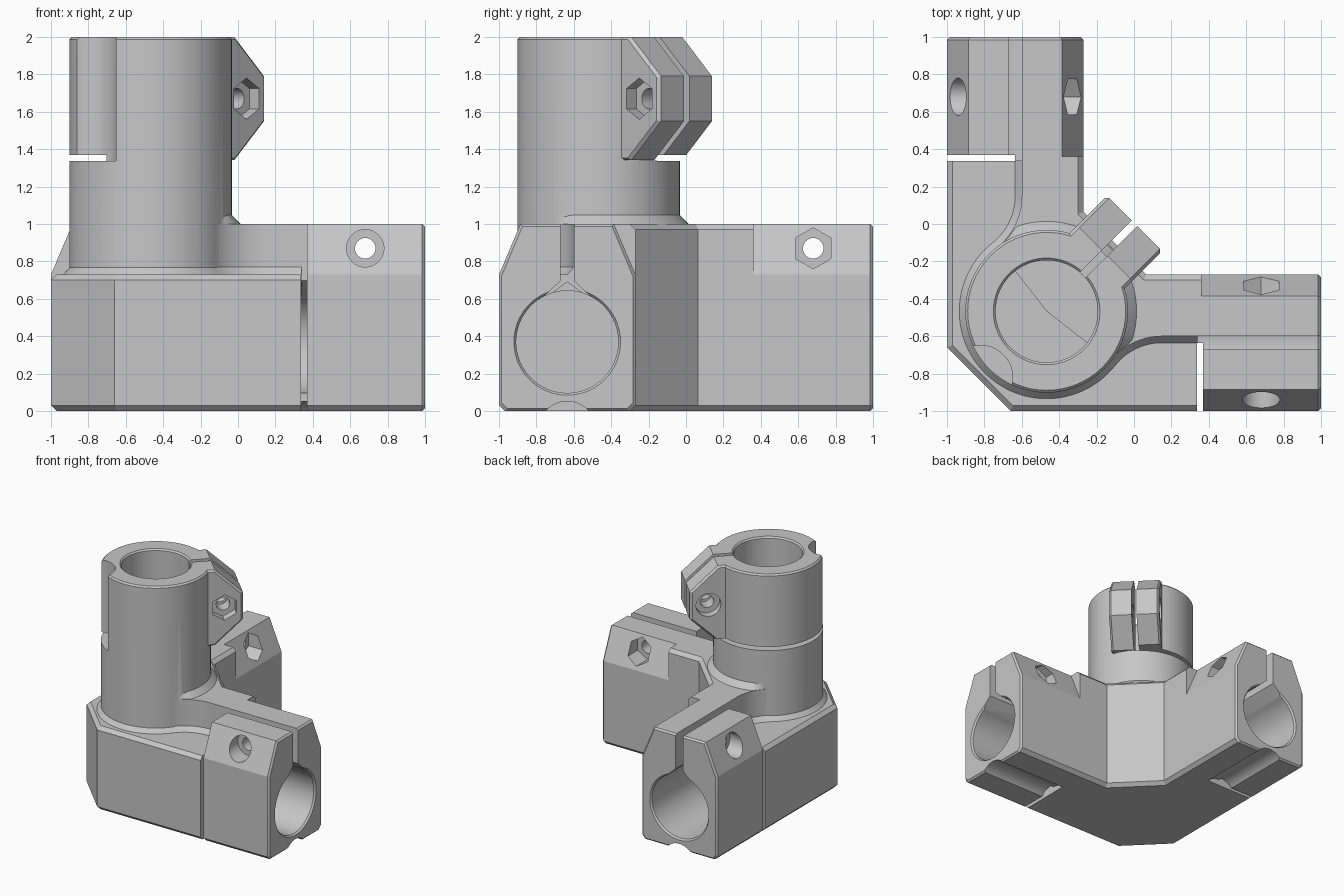
import bpy, bmesh, math
from mathutils import Matrix

if "Cube" in bpy.data.objects:
    bpy.data.objects.remove(bpy.data.objects["Cube"])

C = -0.467          # upright tube axis (x and y)
A = -0.635          # side arm axis offset
AZ = 0.37           # side arm axis height
R = 0.273           # bore radius
S = math.sqrt(0.5)
IDENT = Matrix.Identity(4)
SWAP = Matrix(((0, 1, 0, 0), (1, 0, 0, 0), (0, 0, 1, 0), (0, 0, 0, 1)))
# diagonal frame of the upright clamp: local x = outward, local y = across the slit
DIAG = Matrix(((S, -S, 0, C), (S, S, 0, C), (0, 0, 1, 0), (0, 0, 0, 1)))


def loft(name, rings, m=IDENT):
    """Closed solid through a list of equal-length rings."""
    bm = bmesh.new()
    vs = [[bm.verts.new(p) for p in r] for r in rings]
    n = len(vs[0])
    for a, b in zip(vs, vs[1:]):
        for i in range(n):
            bm.faces.new((a[i], a[(i + 1) % n], b[(i + 1) % n], b[i]))
    bm.faces.new(vs[0])
    bm.faces.new(vs[-1])
    bm.transform(m)
    bmesh.ops.recalc_face_normals(bm, faces=bm.faces)
    me = bpy.data.meshes.new(name)
    bm.to_mesh(me)
    bm.free()
    ob = bpy.data.objects.new(name, me)
    bpy.context.collection.objects.link(ob)
    return ob


def arc(cx, cy, r, a0, a1, n):
    return [(cx + r * math.cos(math.radians(a0 + (a1 - a0) * i / n)),
             cy + r * math.sin(math.radians(a0 + (a1 - a0) * i / n))) for i in range(n + 1)]


def circle(cx, cy, r, n=96):
    return arc(cx, cy, r, 90, 450, n)[:-1]


def on_x(pts, x):
    return [(x, a, b) for a, b in pts]


def on_y(pts, y):
    return [(a, y, b) for a, b in pts]


def on_z(pts, z):
    return [(a, b, z) for a, b in pts]


def box(name, x0, x1, y0, y1, z0, z1, m=IDENT):
    sq = [(x0, y0), (x1, y0), (x1, y1), (x0, y1)]
    return loft(name, [on_z(sq, z0), on_z(sq, z1)], m)


def extent(ob):
    return max(abs(c) for v in ob.data.vertices for c in (v.co.x, v.co.y, v.co.z - 1))


def boolean(ob, other, op):
    """Apply a boolean; a cut that makes the part grow is redone with the next solver."""
    before, size = ob.data.copy(), extent(ob)
    for solver in ('EXACT', 'MANIFOLD', 'FLOAT'):
        mod = ob.modifiers.new(op, 'BOOLEAN')
        mod.operation, mod.solver, mod.object = op, solver, other
        bpy.context.view_layer.objects.active = ob
        bpy.ops.object.modifier_apply(modifier=mod.name)
        if op == 'UNION' or (len(ob.data.vertices) and extent(ob) < size + 0.001):
            break
        ob.data = before.copy()
    bpy.data.objects.remove(other)


def mirrored(half, drop):
    """Complete an outline that is symmetric about the x = y diagonal."""
    other = [(y, x) for x, y in reversed(half)]
    return half + (other[:-1] if drop else other)


def footprint(e):
    return mirrored([(-0.66 + 0.414 * e, -1 + e), (0.36, -1 + e), (0.36, -0.27 - e),
                     (0.065 - 0.414 * e, -0.27 - e)], False)


def shoulder(d, e):
    return mirrored(arc(C, C, 0.432 + d, -135, -38.3, 36)
                    + arc(0.15, -0.954, 0.354 - d, 141.7, 90, 14)[1:]
                    + [(0.36, -0.6 - d), (0.36, -0.27 - e), (0.065 - 0.414 * e, -0.27 - e)], True)


def jaw_profile(k):
    half = [(0.335, 0), (0.365, 0.03), (0.365, 0.73), (0.25, 1)]
    pts = half + [(-t, z) for t, z in reversed(half)]
    return [(A + t * (1 - k), 0.5 + (z - 0.5) * (1 - 0.7 * k)) for t, z in pts]


def flare_ring(grow):
    """Sector around the inner side, fading out towards both ends."""
    pts = [(C, C)]
    for i in range(53):
        a = -38 + 166 * i / 52
        r = 0.428 + grow * min(1, (a + 38) / 18, (128 - a) / 18) ** 2
        pts.append((C + r * math.cos(math.radians(a)), C + r * math.sin(math.radians(a))))
    return pts


def ear(k):
    pts = [(0.2, 1.341), (0.44, 1.341), (0.665, 1.55), (0.665, 1.79), (0.44, 2.0), (0.2, 2.0)]
    return [(0.2 + (u - 0.2) * (1 - k), 1.67 + (z - 1.67) * (1 - k)) for u, z in pts]


# Upright tube with clamp ears
upright = loft("upright", [on_z(circle(C, C, 0.435), 0.6), on_z(circle(C, C, 0.435), 1.987),
                           on_z(circle(C, C, 0.422), 2.0)])
boolean(upright, loft("ears", [on_y(ear(0.04), -0.209), on_y(ear(0), -0.192),
                               on_y(ear(0), 0.192), on_y(ear(0.04), 0.209)], DIAG), 'UNION')

# Upright clamp: slit under one jaw, hinge groove, slot, bore and bolt hole
boolean(upright, box("upright_slit", -0.62, 0.83, 0.007, 0.63, 1.336, 1.368, DIAG), 'DIFFERENCE')
groove = [(-0.5 + x, y) for x, y in arc(0, 0, 0.172, 3, 363, 48)[:-1]]
clamp_cuts = [
    loft("upright_groove", [on_z(groove, 1.338), on_z(groove, 2.1)], DIAG),
    box("upright_slot", 0.1, 0.8, -0.02, 0.021, 1.339, 2.13, DIAG),
    loft("upright_bore", [on_z(arc(C, C, r, 1, 361, 96)[:-1], z) for r, z in
                          ((R, 1.003), (R, 1.987), (R + 0.012, 2.0), (R + 0.012, 2.15))])]
for pts, y0, y1 in ((circle(0.516, 1.67, 0.055, 32), -0.3, 0.3),
                    (circle(0.516, 1.67, 0.11, 6), -0.31, -0.135),
                    (circle(0.516, 1.67, 0.1, 48), 0.14, 0.31)):
    clamp_cuts.append(loft("upright_bolt", [on_y(pts, y0), on_y(pts, y1)], DIAG))
for ob in clamp_cuts:
    boolean(upright, ob, 'DIFFERENCE')

# Corner base
bracket = loft("corner_bracket", [on_z(footprint(0.03), 0), on_z(footprint(0), 0.03),
                                  on_z(footprint(0), 0.70), on_z(footprint(0.03), 0.73)])
adds, cuts = [], []
# Raised shoulder that blends into the upright
adds.append(loft("shoulder", [on_z(shoulder(0.035, 0), 0.5), on_z(shoulder(0.035, 0), 0.73),
                              on_z(shoulder(0, 0), 0.77), on_z(shoulder(0, 0), 0.97),
                              on_z(shoulder(0, 0.03), 1.0)]))

# Two side arms: clamp jaws, bore, slot, hinge groove, slit and bolt hole
for m in (IDENT, SWAP):
    adds.append(loft("arm_clamp", [on_x(jaw_profile(0), 0.355), on_x(jaw_profile(0), 0.985),
                                   on_x(jaw_profile(0.04), 1.0)], m))
    cuts.append(loft("arm_bore", [on_x(circle(A, AZ, r), x) for r, x in
                                  ((R, 0), (R, 0.985), (R + 0.012, 1.0), (R + 0.012, 1.1))], m))
    for x0, x1, w, z0, z1 in ((0.01, 0.36, 0.1, 0.245, 0.32), (0.342, 1.12, 0.155, 0.215, 0.36)):
        peak = [(A - w, AZ + z0), (A + w, AZ + z0), (A, AZ + z1)]
        cuts.append(loft("bore_peak", [on_x(peak, x0), on_x(peak, x1)], m))
    cuts.append(box("arm_slot", 0.34, 1.13, A - 0.035, A + 0.035, 0.5, 1.1, m))
    groove = circle(A, -0.1, 0.152, 48)
    cuts.append(loft("hinge_groove", [on_x(groove, 0.34), on_x(groove, 1.1)], m))
    cuts.append(box("arm_slit", 0.338, 0.368, -1.1, A, -0.1, 1.1, m))
    for pts, y0, y1 in ((circle(0.68, 0.87, 0.055, 32), -1.1, -0.1),
                        (circle(0.68, 0.87, 0.1, 48), -1.11, -0.83),
                        (circle(0.68, 0.87, 0.11, 6), -0.44, -0.11)):
        cuts.append(loft("arm_bolt", [on_y(pts, y0), on_y(pts, y1)], m))

for ob in adds:
    boolean(bracket, ob, 'UNION')
for ob in cuts:
    boolean(bracket, ob, 'DIFFERENCE')
# Flare at the foot of the upright, then the upright itself
boolean(bracket, loft("flare", [on_z(flare_ring(0.054), 0.96), on_z(flare_ring(0.054), 0.999),
                                on_z(flare_ring(0), 1.055)]), 'UNION')
boolean(bracket, upright, 'UNION')

# Plain grey plastic
mat = bpy.data.materials.new("grey_plastic")
mat.diffuse_color = (0.57, 0.57, 0.57, 1)
mat.use_nodes = True
mat.node_tree.nodes["Principled BSDF"].inputs["Base Color"].default_value = mat.diffuse_color
bracket.data.materials.clear()
bracket.data.materials.append(mat)
for p in bracket.data.polygons:
    p.material_index = 0
bpy.ops.object.select_all(action='DESELECT')
bracket.select_set(True)
bpy.context.view_layer.objects.active = bracket
bpy.ops.object.shade_smooth_by_angle(angle=math.radians(20))
